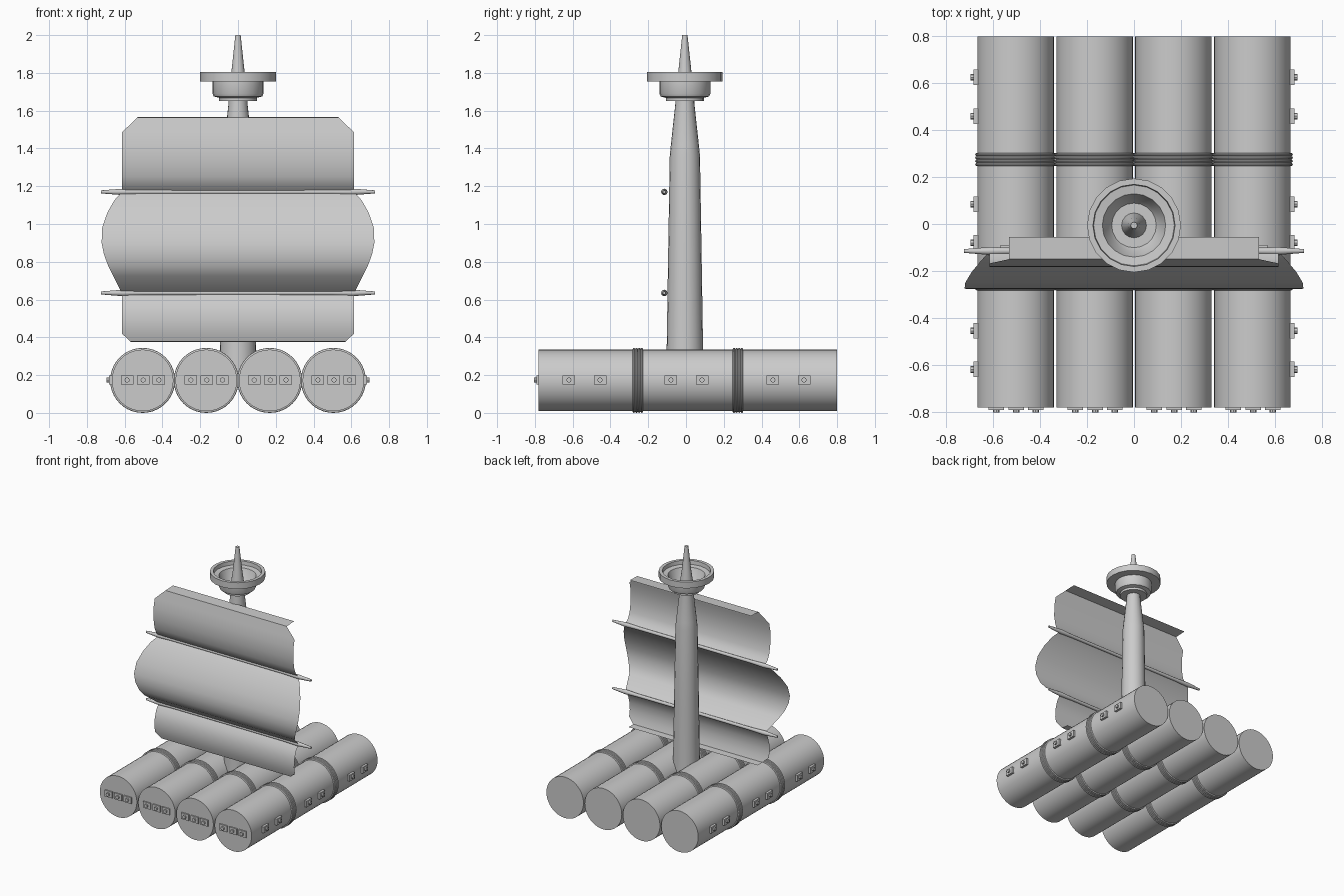
import bpy, bmesh, math
from mathutils import Vector, Matrix

if "Cube" in bpy.data.objects:
    bpy.data.objects.remove(bpy.data.objects["Cube"])

LOG_X = (-0.505, -0.168, 0.168, 0.505)
LOG_Z, LOG_R = 0.172, 0.163


def finish(bm, name, angle=35):
    bmesh.ops.recalc_face_normals(bm, faces=bm.faces)
    me = bpy.data.meshes.new(name)
    bm.to_mesh(me)
    bm.free()
    ob = bpy.data.objects.new(name, me)
    bpy.context.collection.objects.link(ob)
    bpy.ops.object.select_all(action='DESELECT')
    ob.select_set(True)
    bpy.context.view_layer.objects.active = ob
    bpy.ops.object.shade_smooth_by_angle(angle=math.radians(angle))
    return ob


def lathe(name, profile, axis, origin, segs, angle=35):
    """Revolve (radius, height) points about an axis; radius 0 closes the end."""
    bm = bmesh.new()
    rot = Vector((0, 0, 1)).rotation_difference(Vector(axis)).to_matrix()
    rings = []
    for r, h in profile:
        n = 1 if r == 0 else segs
        rings.append([bm.verts.new(Vector(origin) + rot @ Vector((
            r * math.cos(2 * math.pi * i / segs), r * math.sin(2 * math.pi * i / segs), h)))
            for i in range(n)])
    for a, b in zip(rings, rings[1:]):
        for i in range(segs):
            j = (i + 1) % segs
            if len(a) == 1:
                bm.faces.new((a[0], b[i], b[j]))
            elif len(b) == 1:
                bm.faces.new((a[i], a[j], b[0]))
            else:
                bm.faces.new((a[i], a[j], b[j], b[i]))
    return finish(bm, name, angle)


def gun_port(name, pos, out):
    """Small square hatch with a short barrel pointing along out."""
    bm = bmesh.new()
    rot = Vector((0, 0, 1)).rotation_difference(Vector(out)).to_matrix().to_4x4()
    base = Matrix.Translation(pos) @ rot
    wide, tall = 0.066, 0.05
    size = (tall, wide) if out[0] else (wide, tall)
    bmesh.ops.create_cube(bm, size=1, matrix=base @ Matrix.Diagonal((*size, 0.034, 1)))
    bmesh.ops.create_cone(bm, cap_ends=True, segments=8, radius1=0.014, radius2=0.014,
                          depth=0.05, matrix=base @ Matrix.Translation((0, 0, 0.004)))
    finish(bm, name)


# Raft logs with rope bindings and front ports
for x in LOG_X:
    lathe("log", [(0, -0.782), (LOG_R, -0.782), (LOG_R, 0.80), (0, 0.80)],
          (0, 1, 0), (x, 0, LOG_Z), 40)
    for y in (-0.255, 0.275):
        rope = [(0.160, -0.028)]
        for k in range(4):
            c = -0.021 + 0.014 * k
            rope += [(0.166, c - 0.0068), (0.1705, c - 0.004), (0.172, c),
                     (0.1705, c + 0.004), (0.166, c + 0.0068)]
        rope.append((0.160, 0.028))
        lathe("rope_binding", rope, (0, 1, 0), (x, y, LOG_Z), 40)
    for dx in (-0.082, 0.003, 0.086):
        gun_port("front_port", (x + dx, -0.775, 0.174), (0, -1, 0))

# Side ports on the outer logs
for s in (-1, 1):
    for y in (-0.62, -0.455, -0.08, 0.085, 0.46, 0.625):
        gun_port("side_port", (s * 0.667, y, 0.174), (s, 0, 0))

# Mast and the pointed pole above it
MY = -0.006
lathe("mast", [(0, 0.17), (0.10, 0.17), (0.096, 0.36), (0.09, 0.75), (0.08, 1.36),
               (0.074, 1.42), (0.05, 1.64), (0.05, 1.67), (0, 1.67)],
      (0, 0, 1), (0, MY, 0), 20)
lathe("mast_tip", [(0, 1.66), (0.056, 1.66), (0.035, 1.805), (0.014, 2.0), (0, 2.0)],
      (0, 0, 1), (0, MY, 0), 16)

# Lookout nest, stepped and hollow
lathe("lookout_nest", [(0, 1.65), (0.10, 1.65), (0.10, 1.668), (0.128, 1.675),
                       (0.135, 1.69), (0.135, 1.755), (0.20, 1.755), (0.20, 1.805),
                       (0.175, 1.805), (0.172, 1.775), (0.135, 1.77), (0.11, 1.70),
                       (0.095, 1.68), (0, 1.68)],
      (0, 0, 1), (0, MY, 0), 20, 25)

# Sail panels: (y, z, half width) down each panel, a single thin sheet
PANELS = {
    "upper_sail": [(-0.055, 1.567, 0.533), (-0.15, 1.563, 0.533), (-0.168, 1.485, 0.615),
                   (-0.182, 1.42, 0.615), (-0.184, 1.33, 0.615), (-0.170, 1.25, 0.615),
                   (-0.150, 1.205, 0.615), (-0.115, 1.17, 0.615)],
    "middle_sail": [(-0.115, 1.17, 0.615), (-0.160, 1.125, 0.655), (-0.205, 1.06, 0.692),
                    (-0.250, 0.98, 0.719), (-0.275, 0.90, 0.722), (-0.278, 0.84, 0.710),
                    (-0.262, 0.775, 0.686), (-0.230, 0.725, 0.660), (-0.115, 0.635, 0.615)],
    "lower_sail": [(-0.115, 0.635, 0.615), (-0.150, 0.59, 0.615), (-0.168, 0.53, 0.615),
                   (-0.172, 0.47, 0.615), (-0.163, 0.42, 0.615), (-0.148, 0.377, 0.568),
                   (-0.09, 0.375, 0.568)],
}
for name, rows in PANELS.items():
    bm = bmesh.new()
    rows = [[bm.verts.new((s * w, y, z)) for s in (-1, 1)] for y, z, w in rows]
    for (a, b), (c, d) in zip(rows, rows[1:]):
        bm.faces.new((a, b, d, c))
    finish(bm, name, 40)

# Yards with tapered ends
for z in (0.635, 1.17):
    half = [(0.012, 0.0), (0.013, 0.5), (0.017, 0.61), (0.008, 0.725), (0, 0.725)]
    prof = [(r, -h) for r, h in reversed(half)] + half[1:]
    lathe("yard", prof, (1, 0, 0), (0, -0.115, z), 12)
